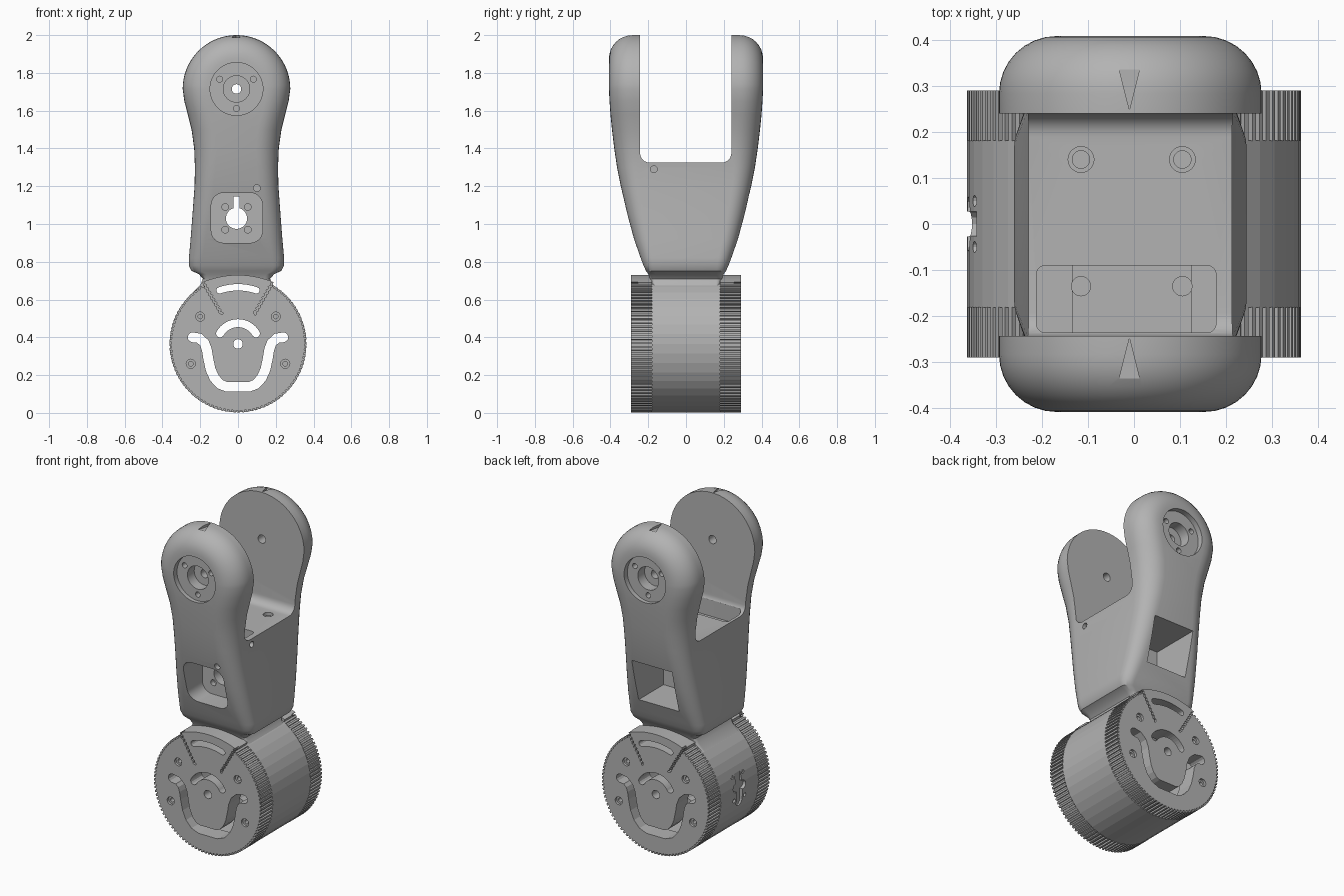
import bpy, bmesh
from math import sin, cos, pi, radians, hypot
from mathutils import Vector

if "Cube" in bpy.data.objects:
    bpy.data.objects.remove(bpy.data.objects["Cube"], do_unlink=True)

grey = bpy.data.materials.new("plain grey")
grey.use_nodes = True
grey.diffuse_color = (0.45, 0.45, 0.45, 1)
grey.node_tree.nodes["Principled BSDF"].inputs["Base Color"].default_value = grey.diffuse_color

AXLE = 0.365      # height of the drum centre
DRUM_R = 0.363
BODY_X = -0.008   # fork sits slightly off the drum centre


def finish(name, bm):
    bmesh.ops.remove_doubles(bm, verts=bm.verts, dist=1e-5)
    bmesh.ops.recalc_face_normals(bm, faces=bm.faces)
    mesh = bpy.data.meshes.new(name)
    bm.to_mesh(mesh)
    bm.free()
    mesh.materials.append(grey)
    ob = bpy.data.objects.new(name, mesh)
    bpy.context.scene.collection.objects.link(ob)
    return ob


def prism(name, pts, axis, lo, hi):
    """Extrude a flat outline along an axis."""
    place = {"x": lambda a, b, d: (d, a, b),
             "y": lambda a, b, d: (a, d, b),
             "z": lambda a, b, d: (a, b, d)}[axis]
    bm = bmesh.new()
    near, far = ([bm.verts.new(place(a, b, d)) for a, b in pts] for d in (lo, hi))
    bm.faces.new(near)
    bm.faces.new(far)
    n = len(pts)
    for i in range(n):
        bm.faces.new((near[i], near[(i + 1) % n], far[(i + 1) % n], far[i]))
    return finish(name, bm)


def arc(cx, cy, r, a0, a1, n):
    return [(cx + r * cos(radians(a0 + (a1 - a0) * i / n)),
             cy + r * sin(radians(a0 + (a1 - a0) * i / n))) for i in range(n + 1)]


def circle(cx, cy, r, n=32):
    return arc(cx, cy, r, 0, 360, n)[:-1]


def rounded(x0, x1, y0, y1, r):
    return (arc(x1 - r, y1 - r, r, 0, 90, 6) + arc(x0 + r, y1 - r, r, 90, 180, 6)
            + arc(x0 + r, y0 + r, r, 180, 270, 6) + arc(x1 - r, y0 + r, r, 270, 360, 6))


def rect(x0, x1, y0, y1):
    return [(x0, y0), (x1, y0), (x1, y1), (x0, y1)]


def ribbon(path, width):
    """Outline of a round-ended slot along a path."""
    p = [Vector(q) for q in path]
    left, right, h = [], [], width / 2
    for i, q in enumerate(p):
        d = (p[min(i + 1, len(p) - 1)] - p[max(i - 1, 0)]).normalized()
        nrm = Vector((-d.y, d.x))
        left.append(q + nrm * h)
        right.append(q - nrm * h)

    def cap(c, start):
        s = start - c
        return [c + Vector((s.x * cos(t) + s.y * sin(t), s.y * cos(t) - s.x * sin(t)))
                for t in (pi * k / 6 for k in range(1, 6))]
    pts = left + cap(p[-1], left[-1]) + right[::-1] + cap(p[0], right[0])
    return [tuple(q) for q in pts]


def bake(ob):
    dg = bpy.context.evaluated_depsgraph_get()
    mesh = bpy.data.meshes.new_from_object(ob.evaluated_get(dg))
    ob.modifiers.clear()
    ob.data = mesh


def cut(ob, pts, axis, lo, hi):
    tool = prism("cutter", pts, axis, lo, hi)
    tool.hide_render = True
    mod = ob.modifiers.new("cut", "BOOLEAN")
    mod.operation, mod.solver, mod.object = "DIFFERENCE", "EXACT", tool
    bake(ob)
    bpy.data.objects.remove(tool, do_unlink=True)


def cut_both(ob, pts, depth_in, depth_out=0.6):
    cut(ob, pts, "y", -depth_out, -depth_in)
    cut(ob, pts, "y", depth_in, depth_out)


# Fork body: half width, height, half depth, edge radius, from neck to head
sections = [(.23, .64, .178, .02), (.19, .68, .178, .02), (.178, .71, .19, .03),
            (.2, .735, .2, .04), (.238, .752, .212, .05), (.252, .78, .225, .06),
            (.252, .82, .24, .07), (.243, .92, .275, .08), (.233, 1.05, .31, .09),
            (.222, 1.2, .345, .1), (.22, 1.3, .365, .11), (.224, 1.4, .38, .12),
            (.238, 1.5, .392, .125), (.258, 1.58, .4, .125), (.276, 1.65, .405, .125)]
rows = [(x, z, d, r, 0) for x, z, d, r in sections]
for i in range(19):
    a = pi / 2 * i / 18
    rows.append((.285 * cos(a), 1.715 + .285 * sin(a), .408, .125, a))

bm = bmesh.new()
loops = []
for x, z, d, r, a in rows:
    quarter = []
    for k in range(9):
        t = pi / 2 * k / 8
        inset = r * (1 - cos(t))
        quarter.append((max(x - inset * cos(a), 0), d - r * (1 - sin(t)), z - inset * sin(a)))
    ring = (quarter + [(-px, py, pz) for px, py, pz in quarter[::-1]]
            + [(-px, -py, pz) for px, py, pz in quarter]
            + [(px, -py, pz) for px, py, pz in quarter[::-1]])
    loops.append([bm.verts.new((px + BODY_X, py, pz)) for px, py, pz in ring])
for lo, hi in zip(loops, loops[1:]):
    for i in range(len(lo)):
        j = (i + 1) % len(lo)
        bm.faces.new((lo[i], lo[j], hi[j], hi[i]))
bm.faces.new(loops[0])
# Close the crest between the two seams
fork = finish("fork_body", bm)
bm = bmesh.new()
bm.from_mesh(fork.data)
bmesh.ops.holes_fill(bm, edges=[e for e in bm.edges if e.is_boundary])
bmesh.ops.recalc_face_normals(bm, faces=bm.faces)
bm.to_mesh(fork.data)
bm.free()

# Gap between the arms, and clearance for the hollow drum
cut(fork, rounded(-.243, .24, 1.325, 2.4, .05), "x", -.6, .6)
cut(fork, circle(0, AXLE, .335, 64), "y", -.6, .6)

# Pivot recesses on both arms
cut_both(fork, circle(BODY_X, 1.715, .14, 48), .375)
cut_both(fork, circle(BODY_X, 1.715, .07), .31)
cut(fork, circle(BODY_X, 1.715, .025), "y", -.6, .6)
for ang in (30, 150, 270):
    c = Vector((BODY_X + .103 * cos(radians(ang)), 1.715 + .103 * sin(radians(ang))))
    cut_both(fork, circle(c.x, c.y, .016, 16), .33)

# Pockets in the lower fork with a keyhole through the web
cut(fork, rounded(-.142, .13, .9, 1.165, .065), "y", -.6, -.14)
cut(fork, rect(-.142, .13, .9, 1.165), "y", .03, .6)
cut(fork, circle(BODY_X, 1.03, .056), "y", -.3, .3)
cut(fork, rect(BODY_X - .015, BODY_X + .015, 1.04, 1.145), "y", -.3, .3)
for sx in (-.06, .06):
    for sz in (-.06, .06):
        cut(fork, circle(BODY_X + sx, 1.03 + sz, .018, 16), "y", -.3, -.11)
cut(fork, circle(.1, 1.19, .018, 16), "y", -.6, -.31)
cut(fork, circle(-.17, 1.29, .018, 16), "x", .19, .5)

# Recess in the floor between the arms, screw wells and alignment marks
cut(fork, rounded(-.212, .178, -.236, -.09, .02), "z", 1.2, 1.6)
for sx in (-.115, .105):
    cut(fork, circle(sx, .14, .028, 24), "z", 1.28, 1.6)
for s in (-1, 1):
    cut(fork, [(-.01, s * .248), (.012, s * .335), (-.032, s * .335)], "z", 1.985, 2.2)

prism("mount_block", rect(-.135, .125, -.237, -.088), "z", 1.19, 1.25)
for sx in (-.115, .105):
    prism("floor_screw", circle(sx, .14, .02, 20), "z", 1.27, 1.31)
    prism("block_screw", circle(sx, -.135, .022, 20), "z", 1.24, 1.262)

# Hollow centre drum with a side port
drum = prism("drum", circle(0, AXLE, DRUM_R - .001, 44), "y", -.181, .181)
cut(drum, circle(0, AXLE, .335, 64), "y", -.5, .5)
cut(drum, ribbon([(0, .31), (0, .49)], .055), "x", -.5, -.342)
cut(drum, ribbon([(-.035, .4), (.035, .4)], .05), "x", -.5, -.342)
for sy in (-.05, .05):
    for sz in (.33, .47):
        cut(drum, circle(sy, sz, .012, 12), "x", -.5, -.342)

# Toothed end plate, smooth on the tab at the top
TEETH = 100
outline = []
for k in range(TEETH):
    for f, r in ((0, DRUM_R), (.5, DRUM_R), (.5, DRUM_R - .011), (1, DRUM_R - .011)):
        ang = 90 + 360 * (k + f) / TEETH
        if 120 < ang < 420:
            a = radians(ang)
            outline.append((r * cos(a), AXLE + r * sin(a)))
for i in range(17):
    off = 30 - 60 * i / 16
    r = .365 + .012 * (off / 30) ** 2
    a = radians(60 + 60 * i / 16)
    outline.append((r * cos(a), AXLE + r * sin(a)))
plate = prism("end_plates", outline, "y", -.29, -.18)

# Through slots: curved channel and two arcs
half = [(-.24, .4), (-.205, .395), (-.178, .37), (-.165, .335), (-.158, .29),
        (-.145, .23), (-.125, .185), (-.095, .152), (-.06, .138)]
channel = half + [(-x, z) for x, z in half[::-1]]
cut(plate, ribbon(channel, .052), "y", -.5, 0)
cut(plate, ribbon(arc(0, AXLE, .11, 150, 30, 16), .042), "y", -.5, 0)
cut(plate, ribbon(arc(0, AXLE, .3, 109, 71, 12), .034), "y", -.5, 0)
cut(plate, circle(0, AXLE, .025), "y", -.5, 0)
# Screw holes with sunk heads
for sx, sz in ((.2, .51), (.25, .26)):
    for s in (-1, 1):
        cut(plate, circle(s * sx, sz, .024, 20), "y", -.5, -.275)
        cut(plate, circle(s * sx, sz, .012, 12), "y", -.5, -.2)
# Zigzag grooves that bound the tab
for s in (-1, 1):
    start, end = Vector((s * .088, .525)), Vector((s * .195, .71))
    d = (end - start).normalized()
    path = [start.lerp(end, i / 20) + Vector((-d.y, d.x)) * (.004 if i % 2 else -.004)
            for i in range(21)]
    cut(plate, ribbon(path, .011), "y", -.5, -.255)
mirror = plate.modifiers.new("mirror", "MIRROR")
mirror.use_axis = (False, True, False)
bake(plate)

# Smooth shading on the fork only
bpy.ops.object.select_all(action="DESELECT")
fork.select_set(True)
bpy.context.view_layer.objects.active = fork
bpy.ops.object.shade_smooth_by_angle(angle=radians(32))
